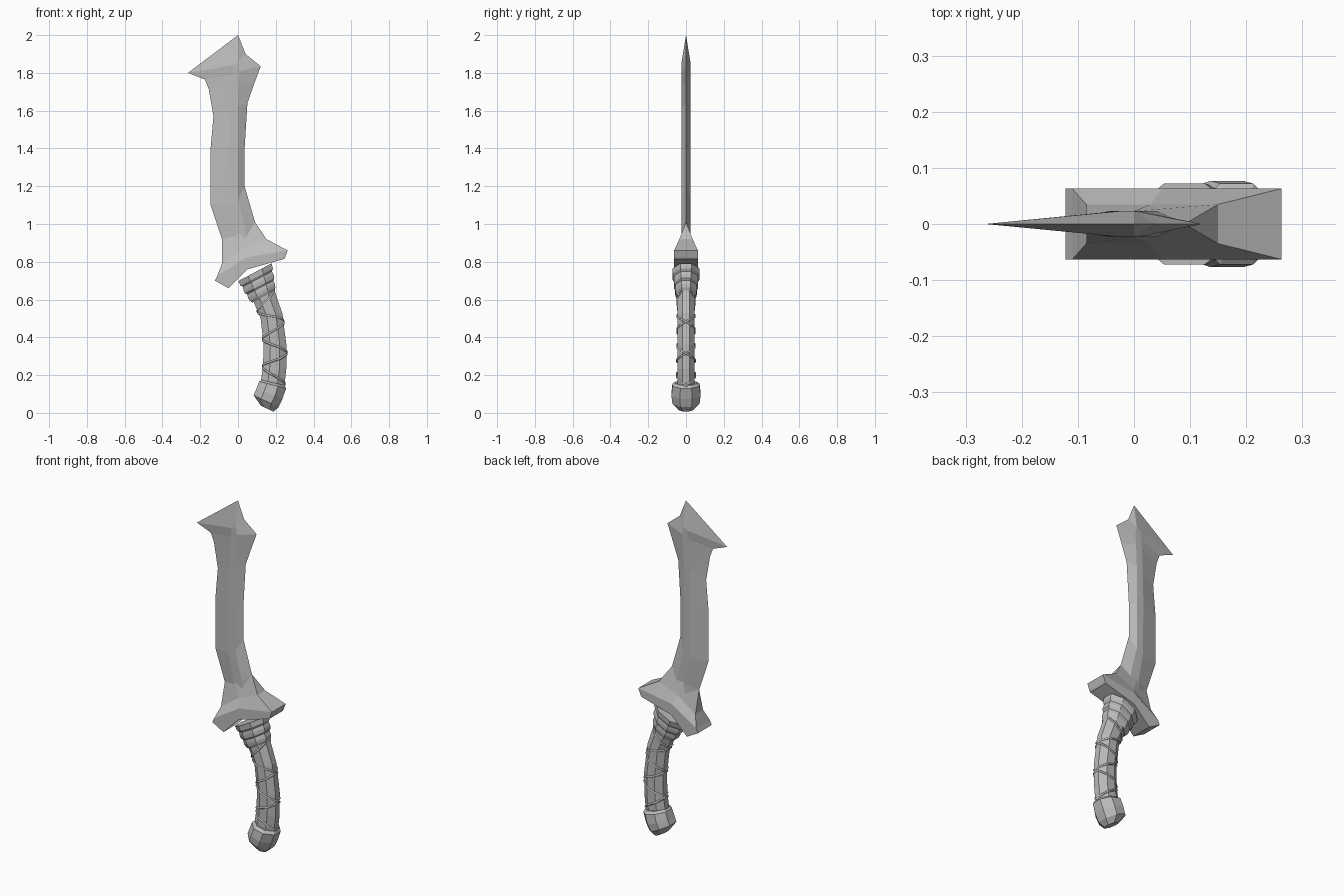
import bpy, bmesh
from math import sin, cos, pi, radians
from mathutils import Vector

cube = bpy.data.objects.get("Cube")
if cube:
    bpy.data.objects.remove(cube)

grey = bpy.data.materials.new("plain grey")
grey.use_nodes = True
grey.diffuse_color = (0.5, 0.5, 0.5, 1)
grey.node_tree.nodes["Principled BSDF"].inputs["Base Color"].default_value = grey.diffuse_color


def skin(name, rings):
    """Join a stack of equal-length rings into a closed flat-shaded solid."""
    bm = bmesh.new()
    loops = [[bm.verts.new(p) for p in ring] for ring in rings]
    n = len(loops[0])
    for a, b in zip(loops, loops[1:]):
        for i in range(n):
            j = (i + 1) % n
            bm.faces.new((a[i], a[j], b[j], b[i]))
    bm.faces.new(loops[0])
    bm.faces.new(loops[-1])
    bmesh.ops.remove_doubles(bm, verts=bm.verts, dist=0.0005)
    bmesh.ops.dissolve_degenerate(bm, edges=bm.edges, dist=0.0005)
    bmesh.ops.recalc_face_normals(bm, faces=bm.faces)
    mesh = bpy.data.meshes.new(name)
    bm.to_mesh(mesh)
    bm.free()
    mesh.materials.append(grey)
    obj = bpy.data.objects.new(name, mesh)
    bpy.context.collection.objects.link(obj)
    return obj


def mirrored(points, depths):
    """Ring from (x, z) points on the front and their copies on the back."""
    front = [Vector((x, -d, z)) for (x, z), d in zip(points, depths)]
    return front + [Vector((p.x, -p.y, p.z)) for p in reversed(front)]


def octagon(x, z, rx, ry, tilt):
    """Eight-sided section across the grip, tilted in the front plane."""
    t, k = radians(tilt), 1 / cos(pi / 8)
    ring = []
    for i in range(8):
        a = pi / 8 + i * pi / 4
        u = rx * k * cos(a)
        ring.append(Vector((x + u * cos(t), ry * k * sin(a), z + u * sin(t))))
    return ring


# Blade: left edge, two ridges, right edge
T = 0.023
blade_rows = [
    [(-.08, .76), (-.01, .78), (.04, .80), (.12, .84)],
    [(-.085, .92), (-.01, .94), (.04, .97), (.09, 1.01)],
    [(-.145, 1.10), (-.04, 1.10), (0, 1.13), (.035, 1.20)],
    [(-.145, 1.40), (-.045, 1.40), (0, 1.40), (.035, 1.40)],
    [(-.13, 1.57), (-.04, 1.61), (0, 1.62), (.05, 1.64)],
    [(-.155, 1.715), (-.035, 1.74), (.005, 1.75), (.085, 1.74)],
    [(-.175, 1.765), (-.03, 1.79), (.01, 1.81), (.12, 1.835)],
    [(-.265, 1.80), (-.025, 1.84), (0, 1.86), (.04, 1.90)],
    [(0, 2)] * 4,
]
blade_rings = [mirrored(r, (0, T, T, 0)) for r in blade_rows[:-1]]
blade_rings.append(mirrored(blade_rows[-1], (0, 0, 0, 0)))
skin("blade", blade_rings)

# Guard: bevelled bar rising to a crest around the blade root
guard_rows = [
    ([(-.05, .66), (.05, .76), (.245, .815)], (.063,) * 3),
    ([(-.122, .70), (.045, .79), (.25, .825)], (.063,) * 3),
    ([(-.11, .725), (.05, .825), (.263, .86)], (.063,) * 3),
    ([(-.085, .79), (.03, .87), (.15, .92)], (.035,) * 3),
    ([(-.085, .92), (0, .95), (.09, 1.01)], (0, T, 0)),
]
skin("guard", [mirrored(p, d) for p, d in guard_rows])

# Stepped collar under the guard
steps = [(0, 1), (.2, .97), (.28, .87), (.42, .9), (.55, .88),
         (.62, .78), (.78, .8), (.9, .76), (1, .66)]
skin("collar", [octagon(.09 + .045 * t, .745 - .13 * t, .1 * r, .072 * r, 28)
                for t, r in steps])

# Curved grip
grip = [(.11, .70, .066, .047, 28), (.135, .625, .063, .047, 27),
        (.177, .515, .059, .046, 13), (.196, .36, .06, .046, 2),
        (.194, .24, .062, .046, -6), (.18, .13, .064, .046, -13)]
skin("grip", [octagon(*s) for s in grip])


def grip_section(z):
    """Grip section interpolated at a given height."""
    for a, b in zip(grip, grip[1:]):
        if z >= b[1]:
            t = (z - a[1]) / (b[1] - a[1])
            return [p + (q - p) * t for p, q in zip(a, b)]
    return grip[-1]


# Two crossed cords wound around the grip
for name, turn in (("cord_left", 1), ("cord_right", -1)):
    curve = bpy.data.curves.new(name, "CURVE")
    curve.dimensions = "3D"
    curve.bevel_depth = 0.006
    curve.bevel_resolution = 0
    curve.use_fill_caps = True
    spline = curve.splines.new("POLY")
    count = 25
    spline.points.add(count - 1)
    for i, point in enumerate(spline.points):
        z = .62 - .47 * i / (count - 1)
        corner = octagon(*grip_section(z))[(i if turn > 0 else 7 - i) % 8]
        point.co = (*corner, 1)
    curve.materials.append(grey)
    bpy.context.collection.objects.link(bpy.data.objects.new(name, curve))

# Pommel
pommel = [(.185, .16, .062, .055, -13), (.183, .148, .074, .072, -14),
          (.166, .10, .074, .077, -20), (.149, .062, .073, .072, -25),
          (.155, .022, .037, .04, -25)]
skin("pommel", [octagon(*s) for s in pommel])
